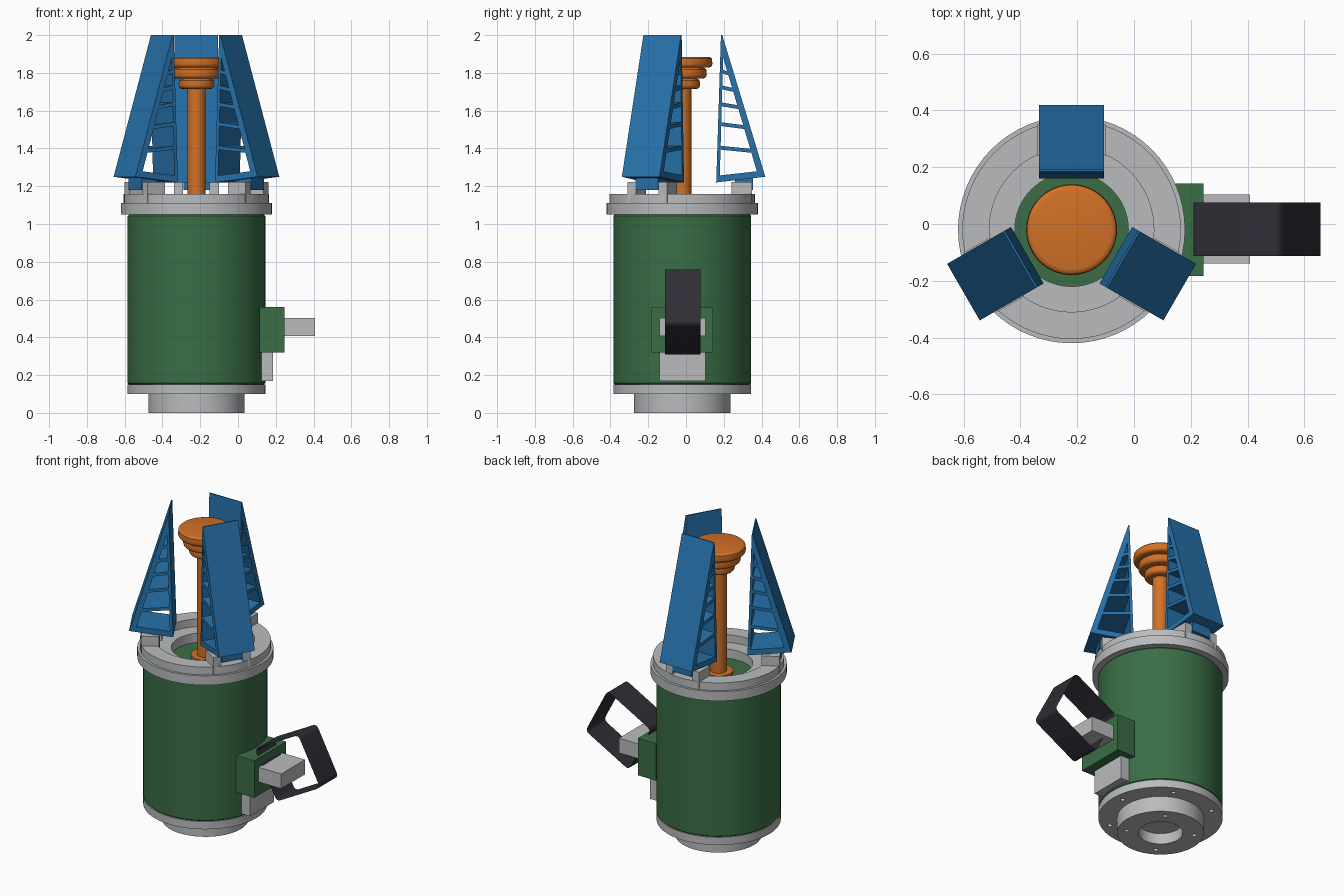
import bpy, bmesh, math
from mathutils import Matrix, Vector

if "Cube" in bpy.data.objects:
    bpy.data.objects.remove(bpy.data.objects["Cube"])

AXIS = Matrix.Translation((-0.22, -0.02, 0))   # centre line of the drum


def material(name, rgb):
    m = bpy.data.materials.new(name)
    m.use_nodes = True
    m.diffuse_color = (*rgb, 1)
    node = next(n for n in m.node_tree.nodes if n.type == 'BSDF_PRINCIPLED')
    node.inputs["Base Color"].default_value = (*rgb, 1)
    return m


GREY = material("light grey", (0.49, 0.50, 0.51))
GREEN = material("dark green", (0.042, 0.155, 0.06))
BLUE = material("blue", (0.02, 0.17, 0.41))
ORANGE = material("orange", (0.64, 0.165, 0.02))
BLACK = material("charcoal", (0.028, 0.027, 0.036))


def finish(name, bm, mat, matrix=Matrix(), smooth=False, closed=True):
    if closed:
        bmesh.ops.recalc_face_normals(bm, faces=bm.faces)
    mesh = bpy.data.meshes.new(name)
    bm.to_mesh(mesh)
    bm.free()
    mesh.transform(matrix)
    mesh.materials.append(mat)
    ob = bpy.data.objects.new(name, mesh)
    bpy.context.collection.objects.link(ob)
    if smooth:
        bpy.ops.object.select_all(action='DESELECT')
        ob.select_set(True)
        bpy.context.view_layer.objects.active = ob
        bpy.ops.object.shade_smooth_by_angle(angle=math.radians(35))
    return ob


def lathe(name, profile, mat, ring=False, steps=64, smooth=True):
    """Spin (radius, z) points round the drum axis; ring closes the section."""
    bm = bmesh.new()
    pts = profile + profile[:1] if ring else profile
    verts = [bm.verts.new((r, 0, z)) for r, z in pts]
    edges = [bm.edges.new(p) for p in zip(verts, verts[1:])]
    bmesh.ops.spin(bm, geom=verts + edges, cent=(0, 0, 0), axis=(0, 0, 1),
                   angle=2 * math.pi, steps=steps)
    bmesh.ops.remove_doubles(bm, verts=bm.verts, dist=1e-4)
    return finish(name, bm, mat, AXIS, smooth)


def add_prism(bm, outline, y0, y1):
    """Extrude an (x, z) outline from y0 to y1."""
    face = bm.faces.new([bm.verts.new((x, y0, z)) for x, z in outline])
    out = bmesh.ops.extrude_face_region(bm, geom=[face])
    moved = [v for v in out["geom"] if isinstance(v, bmesh.types.BMVert)]
    bmesh.ops.translate(bm, verts=moved, vec=(0, y1 - y0, 0))


def add_box(bm, x0, x1, y0, y1, z0, z1):
    add_prism(bm, [(x0, z0), (x1, z0), (x1, z1), (x0, z1)], y0, y1)


def box(name, mat, *size):
    bm = bmesh.new()
    add_box(bm, *size)
    return finish(name, bm, mat)


def drill(ob, count, radius, phase, z, hole=0.014):
    """Cut a circle of small bolt holes into the underside."""
    bm = bmesh.new()
    for i in range(count):
        a = math.radians(phase) + 2 * math.pi * i / count
        place = Matrix.Translation((radius * math.cos(a), radius * math.sin(a), z))
        bmesh.ops.create_cone(bm, cap_ends=True, segments=12, radius1=hole,
                              radius2=hole, depth=0.06, matrix=place)
    cutter = finish("hole_cutter", bm, GREY, AXIS)
    cutter.hide_render = True
    mod = ob.modifiers.new("holes", 'BOOLEAN')
    mod.operation, mod.object, mod.solver = 'DIFFERENCE', cutter, 'EXACT'
    bpy.context.view_layer.objects.active = ob
    bpy.ops.object.modifier_apply(modifier=mod.name)
    bpy.data.objects.remove(cutter)


# Drum and its bottom fittings
lathe("drum", [(0, 0.15), (0.357, 0.15), (0.365, 0.158), (0.365, 1.042),
               (0.357, 1.05), (0, 1.05)], GREEN)
base = lathe("base_plug", [(0, 0.07), (0.13, 0.07), (0.13, 0), (0.255, 0),
                           (0.255, 0.1), (0, 0.1)], GREY)
drill(base, 4, 0.2, 58, 0)
flange = lathe("bottom_flange", [(0, 0.1), (0.365, 0.1), (0.365, 0.15),
                                 (0, 0.15)], GREY)
drill(flange, 6, 0.31, 4, 0.1)

# Top collar
lathe("top_collar", [(0.2, 1.05), (0.4, 1.05), (0.4, 1.11), (0.2, 1.11)],
      GREY, ring=True)
lathe("top_ring", [(0.29, 1.11), (0.385, 1.11), (0.385, 1.16), (0.29, 1.16)],
      GREY, ring=True)

# Central rod with a stepped, rounded head
lathe("rod", [(0, 1.05), (0.085, 1.05), (0.085, 1.065), (0.048, 1.065),
              (0.048, 1.72), (0, 1.72)], ORANGE, steps=32)
head = [(0.095, 1.715, 1.77), (0.13, 1.77, 1.828), (0.16, 1.828, 1.885)]
for name, (r, lo, hi) in zip(("lower", "middle", "upper"), head):
    b, arc = 0.02, [math.radians(a) for a in (-90, -60, -30, 0, 30, 60, 90)]
    rim = [(r - b + b * math.cos(a),
            (lo + b if a < 0.01 else hi - b) + b * math.sin(a)) for a in arc]
    lathe(f"head_{name}_disc", [(0, lo)] + rim + [(0, hi)], ORANGE)


# Three hinged blades, each a wedge-shaped frame with rungs
def inner(z):
    return 0.18 + 0.025 * (z - 1.22) / 0.78


def outer(z):
    return 0.44 - 0.228 * (z - 1.25) / 0.75


HALF = 0.115
for i, name in enumerate(("back", "left", "right")):
    angle = (90, -30, 210)[i]
    place = AXIS @ Matrix.Rotation(math.radians(angle), 4, 'Z')

    bm = bmesh.new()
    add_prism(bm, [(0.44, 1.25), (0.212, 2), (0.205, 2), (0.205, 1.92),
                   (0.405, 1.246)], -HALF, HALF)
    add_prism(bm, [(0.18, 1.22), (0.198, 1.222), (0.218, 1.93), (0.205, 2)],
              -HALF, HALF)
    add_prism(bm, [(0.18, 1.22), (0.44, 1.25), (0.43, 1.283), (0.181, 1.255)],
              -HALF, HALF)
    for z in (1.395, 1.52, 1.625, 1.715, 1.8):
        a, b = inner(z) + 0.005, outer(z) - 0.008
        add_prism(bm, [(a, z), (b, z - 0.02), (b, z), (a, z + 0.02)],
                  -HALF, HALF)
    finish(f"{name}_blade", bm, BLUE, place)

    bm = bmesh.new()
    add_box(bm, 0.28, 0.375, -0.068, 0.068, 1.18, 1.245)
    finish(f"{name}_blade_hinge", bm, BLUE, place)

    bm = bmesh.new()
    for s in (-1, 1):
        add_box(bm, 0.262, 0.37, *sorted((s * 0.07, s * 0.12)), 1.11, 1.222)
    finish(f"{name}_hinge_bracket", bm, GREY, place)

# Side housing, lower block and shaft
box("side_housing", GREEN, 0.115, 0.245, -0.183, 0.143, 0.32, 0.56)
box("lower_block", GREY, 0.08, 0.185, -0.14, 0.102, 0.168, 0.32)
box("handle_shaft", GREY, 0.245, 0.408, -0.14, 0.104, 0.407, 0.502)

# Thin tilted loop handle with rounded corners, open at both sides
corners = [Vector(c) for c in ((0.20, 0.60), (0.51, 0.77), (0.667, 0.47),
                               (0.357, 0.30))]
path = []
for i, c in enumerate(corners):
    p = c + (corners[i - 1] - c).normalized() * 0.03
    q = c + (corners[(i + 1) % 4] - c).normalized() * 0.03
    path += [p * (1 - t) ** 2 + c * 2 * t * (1 - t) + q * t * t
             for t in (0, 0.25, 0.5, 0.75, 1)]
bm = bmesh.new()
front = [bm.verts.new((p.x, -0.112, p.y)) for p in path]
back = [bm.verts.new((p.x, 0.076, p.y)) for p in path]
for i in range(len(path)):
    bm.faces.new((front[i - 1], back[i - 1], back[i], front[i]))
finish("loop_handle", bm, BLACK, smooth=True, closed=False)
